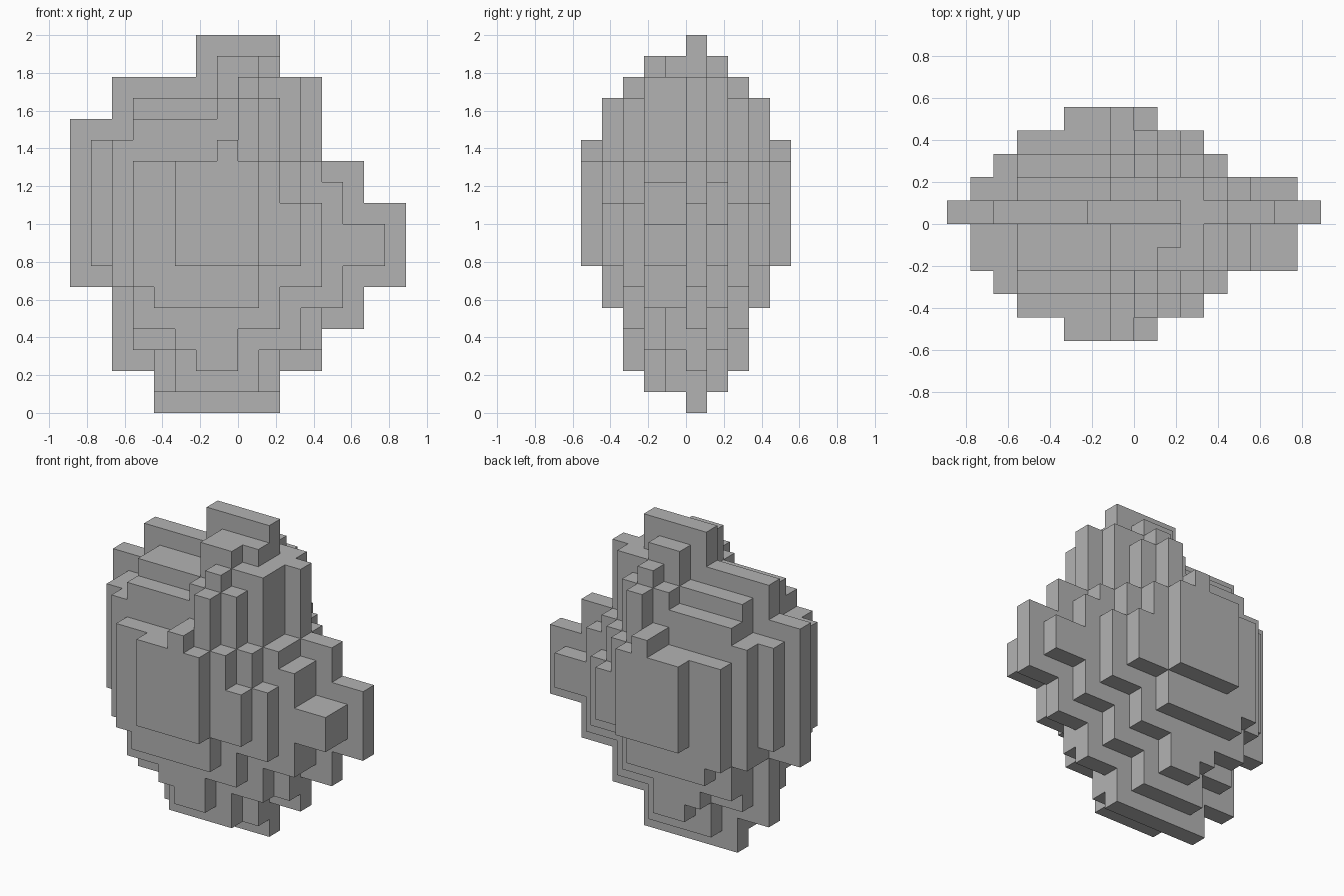
import bpy
import bmesh
from mathutils import Vector

UNIT = 1 / 9          # edge of one block

if "Cube" in bpy.data.objects:
    bpy.data.objects.remove(bpy.data.objects["Cube"], do_unlink=True)

grey = bpy.data.materials.new("plain_grey")
grey.use_nodes = True
grey.diffuse_color = (0.45, 0.45, 0.45, 1)
grey.node_tree.nodes["Principled BSDF"].inputs["Base Color"].default_value = grey.diffuse_color


def slab(cells, y_start, y_end, columns):
    """Fill blocks: each column is x start, x end, bottom, top."""
    for x_start, x_end, bottom, top in columns:
        for x in range(x_start, x_end):
            for y in range(y_start, y_end):
                for z in range(bottom, top):
                    cells.add((x, y, z))


cells = set()

# Thin central plate with the widest outline
slab(cells, 0, 1, [(-8, -6, 6, 14), (-6, -4, 2, 16), (-4, -2, 0, 16), (-2, 2, 0, 18),
                   (2, 4, 2, 16), (4, 6, 4, 12), (6, 8, 6, 10)])

# Small steps in front of the central plate
slab(cells, -1, 0, [(1, 2, 16, 17), (1, 2, 1, 3), (3, 4, 3, 5), (-4, -3, 1, 3)])

# Nested slabs, each thicker and smaller than the last
slab(cells, -2, 2, [(-7, -6, 7, 13), (-6, -5, 6, 13), (-5, -3, 3, 15), (-3, -1, 1, 15),
                    (-1, 1, 1, 17), (1, 3, 3, 16), (3, 4, 5, 12), (4, 5, 5, 11), (5, 7, 7, 9)])
slab(cells, -3, 3, [(-6, -5, 6, 13), (-5, -3, 4, 14), (-3, -2, 3, 14), (-2, -1, 2, 14),
                    (-1, 0, 2, 15), (0, 1, 4, 16), (1, 2, 4, 15), (2, 3, 6, 12), (3, 4, 6, 10)])
slab(cells, -4, 4, [(-5, -4, 6, 12), (-4, -1, 5, 12), (-1, 0, 5, 13), (0, 1, 5, 15),
                    (1, 2, 7, 12), (2, 3, 7, 10)])
slab(cells, -5, 5, [(-3, -1, 7, 12), (-1, 0, 7, 13), (0, 1, 7, 12)])

# Skin the blocks with only their exposed faces
bm = bmesh.new()
corners = {}


def corner(point):
    key = tuple(round(c) for c in point)
    if key not in corners:
        corners[key] = bm.verts.new(Vector(key) * UNIT)
    return corners[key]


for cell in sorted(cells):
    for axis in range(3):
        for sign in (-1, 1):
            normal = Vector((0, 0, 0))
            normal[axis] = sign
            if tuple(int(c + n) for c, n in zip(cell, normal)) in cells:
                continue
            u = Vector((0, 0, 0))
            u[(axis + 1) % 3] = 0.5
            v = normal.cross(u)
            middle = Vector(cell) + Vector((0.5, 0.5, 0.5)) + normal * 0.5
            bm.faces.new([corner(middle + d) for d in (-u - v, u - v, u + v, v - u)])

# Merge coplanar squares into large flat faces
bmesh.ops.dissolve_limit(bm, angle_limit=0.01, verts=bm.verts[:], edges=bm.edges[:])

mesh = bpy.data.meshes.new("stepped_block_body")
bm.to_mesh(mesh)
bm.free()
mesh.materials.append(grey)
body = bpy.data.objects.new("stepped_block_body", mesh)
bpy.context.collection.objects.link(body)
